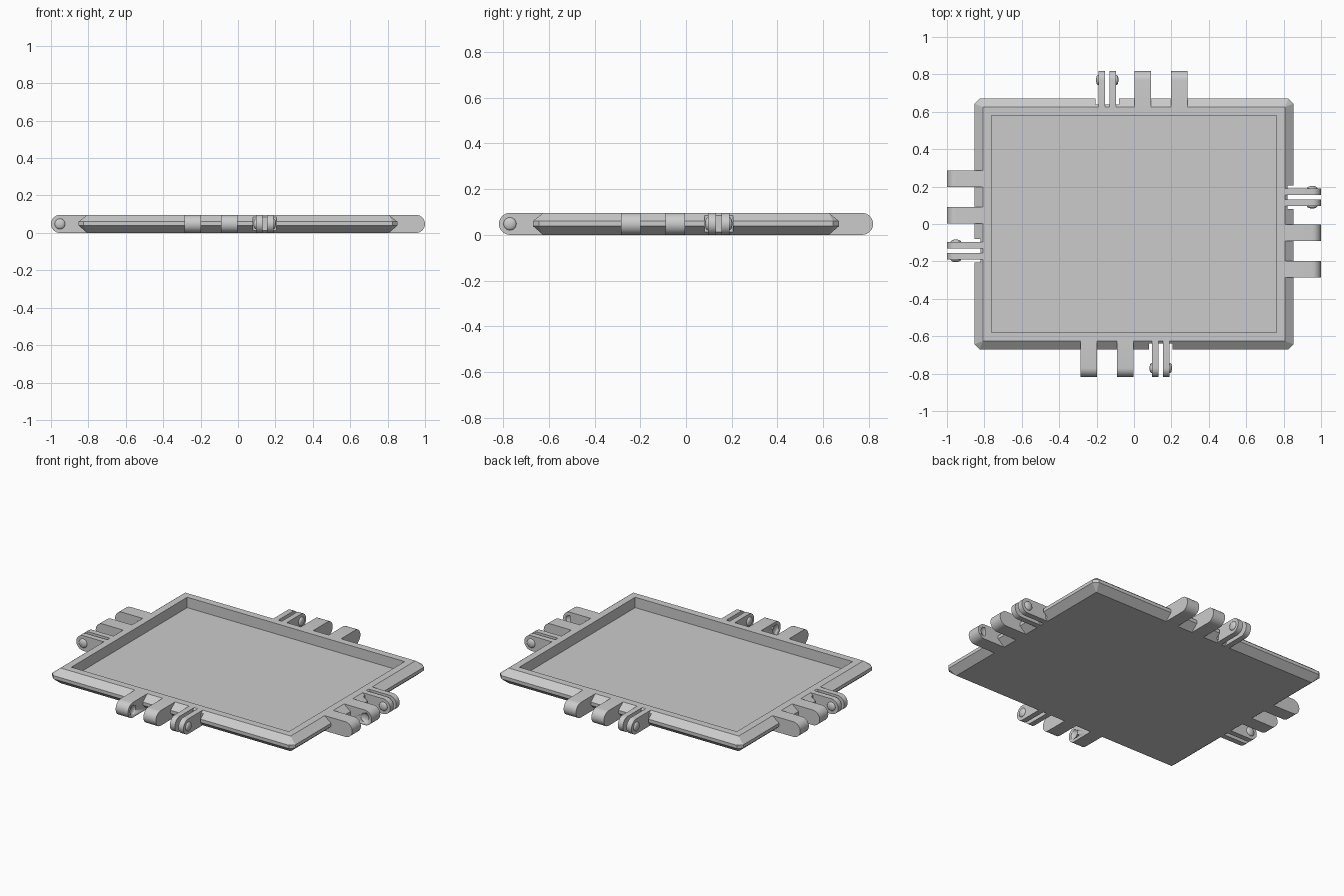
import bpy, bmesh, math
from mathutils import Matrix, Vector

if "Cube" in bpy.data.objects:
    bpy.data.objects.remove(bpy.data.objects["Cube"], do_unlink=True)

HEIGHT = 0.096
RADIUS = HEIGHT / 2
REACH = 0.193            # how far a hinge arm sticks out of the rim
RIM_X, RIM_Y = 0.807, 0.625
LUG_W, PRONG_W = 0.087, 0.035
CLIP_AT = 0.143

grey = bpy.data.materials.new("plain grey")
grey.use_nodes = True
grey.diffuse_color = (0.6, 0.6, 0.6, 1)
grey.node_tree.nodes["Principled BSDF"].inputs["Base Color"].default_value = (0.6, 0.6, 0.6, 1)


def finish(name, bm, smooth=True):
    bmesh.ops.recalc_face_normals(bm, faces=bm.faces)
    mesh = bpy.data.meshes.new(name)
    bm.to_mesh(mesh)
    bm.free()
    obj = bpy.data.objects.new(name, mesh)
    bpy.context.collection.objects.link(obj)
    mesh.materials.append(grey)
    if smooth:
        activate(obj)
        bpy.ops.object.shade_smooth_by_angle(angle=math.radians(30))
    return obj


def activate(obj):
    bpy.ops.object.select_all(action="DESELECT")
    obj.select_set(True)
    bpy.context.view_layer.objects.active = obj


def cut(obj, cutter):
    cutter.hide_render = True
    mod = obj.modifiers.new("cut", "BOOLEAN")
    mod.operation, mod.solver, mod.object = "DIFFERENCE", "EXACT", cutter
    activate(obj)
    bpy.ops.object.modifier_apply(modifier=mod.name)
    bpy.data.objects.remove(cutter, do_unlink=True)


def ring(bm, grow, z, corner):
    """Rectangle offset from the rim edge, with cut corners."""
    x, y, c = RIM_X + grow, RIM_Y + grow, corner
    pts = [(x - c, -y), (x, -y + c), (x, y - c), (x - c, y),
           (-x + c, y), (-x, y - c), (-x, -y + c), (-x + c, -y)]
    return [bm.verts.new((px, py, z)) for px, py in pts]


def side_matrix(side):
    return Matrix.Rotation(side * math.pi / 2, 4, "Z")


def rim_edge(side):
    return RIM_X if side % 2 else RIM_Y


def arm(name, side, centre, width):
    """Flat bar with a round end, pointing out of one side."""
    start = rim_edge(side)
    axis = start + REACH - RADIUS
    outline = [(start, 0)]
    for i in range(17):
        a = -math.pi / 2 + math.pi * i / 16
        outline.append((axis + RADIUS * math.cos(a), RADIUS + RADIUS * math.sin(a)))
    outline.append((start, HEIGHT))
    bm = bmesh.new()
    face = bm.faces.new([bm.verts.new((centre - width / 2, -u, z)) for u, z in outline])
    new = bmesh.ops.extrude_face_region(bm, geom=[face])["geom"]
    bmesh.ops.translate(bm, vec=(width, 0, 0),
                        verts=[v for v in new if isinstance(v, bmesh.types.BMVert)])
    bm.transform(side_matrix(side))
    return finish(name, bm)


def knob(name, side, at):
    """Shallow dome on the hinge axis, also used to cut its socket."""
    bm = bmesh.new()
    bmesh.ops.create_uvsphere(bm, u_segments=24, v_segments=12, radius=0.028)
    place = Matrix.Translation((at, -(rim_edge(side) + REACH - RADIUS), RADIUS))
    bm.transform(side_matrix(side) @ place @ Matrix.Diagonal((0.45, 1, 1, 1)))
    return finish(name, bm)


# Tray with bevelled edge and sunken floor
bm = bmesh.new()
levels = [(0, 0, 0), (0.045, 0.039, 0.027), (0.045, 0.06, 0.027),
          (0, HEIGHT, 0), (-0.045, HEIGHT, 0), (-0.045, 0.03, 0)]
rings = [ring(bm, *level) for level in levels]
for low, high in zip(rings, rings[1:]):
    for i in range(8):
        j = (i + 1) % 8
        bm.faces.new((low[i], low[j], high[j], high[i]))
bm.faces.new(rings[0][::-1])
bm.faces.new(rings[-1])
bmesh.ops.remove_doubles(bm, verts=bm.verts, dist=0.0001)
tray = finish("tray", bm, smooth=False)

# Gaps in the bevel around each clip
bm = bmesh.new()
for side in range(4):
    place = Matrix.Translation((CLIP_AT, -(rim_edge(side) + 0.065), RADIUS))
    bmesh.ops.create_cube(bm, size=1, matrix=side_matrix(side) @ place
                          @ Matrix.Diagonal((0.126, 0.1, 0.3, 1)))
cut(tray, finish("notch_cutter", bm, smooth=False))

# Hinge sets: two socketed lugs and a two-pronged clip per side
for side, label in enumerate(("front", "left", "back", "right")):
    for centre, facing, tag in ((-0.2415, 1, "outer"), (-0.047, -1, "inner")):
        lug = arm(f"{label}_{tag}_lug", side, centre, LUG_W)
        cut(lug, knob("socket_cutter", side, centre + facing * LUG_W / 2))
    for facing, tag in ((-1, "inner"), (1, "outer")):
        centre = CLIP_AT + facing * 0.03
        arm(f"{label}_{tag}_prong", side, centre, PRONG_W)
        knob(f"{label}_{tag}_knob", side, centre + facing * PRONG_W / 2)
